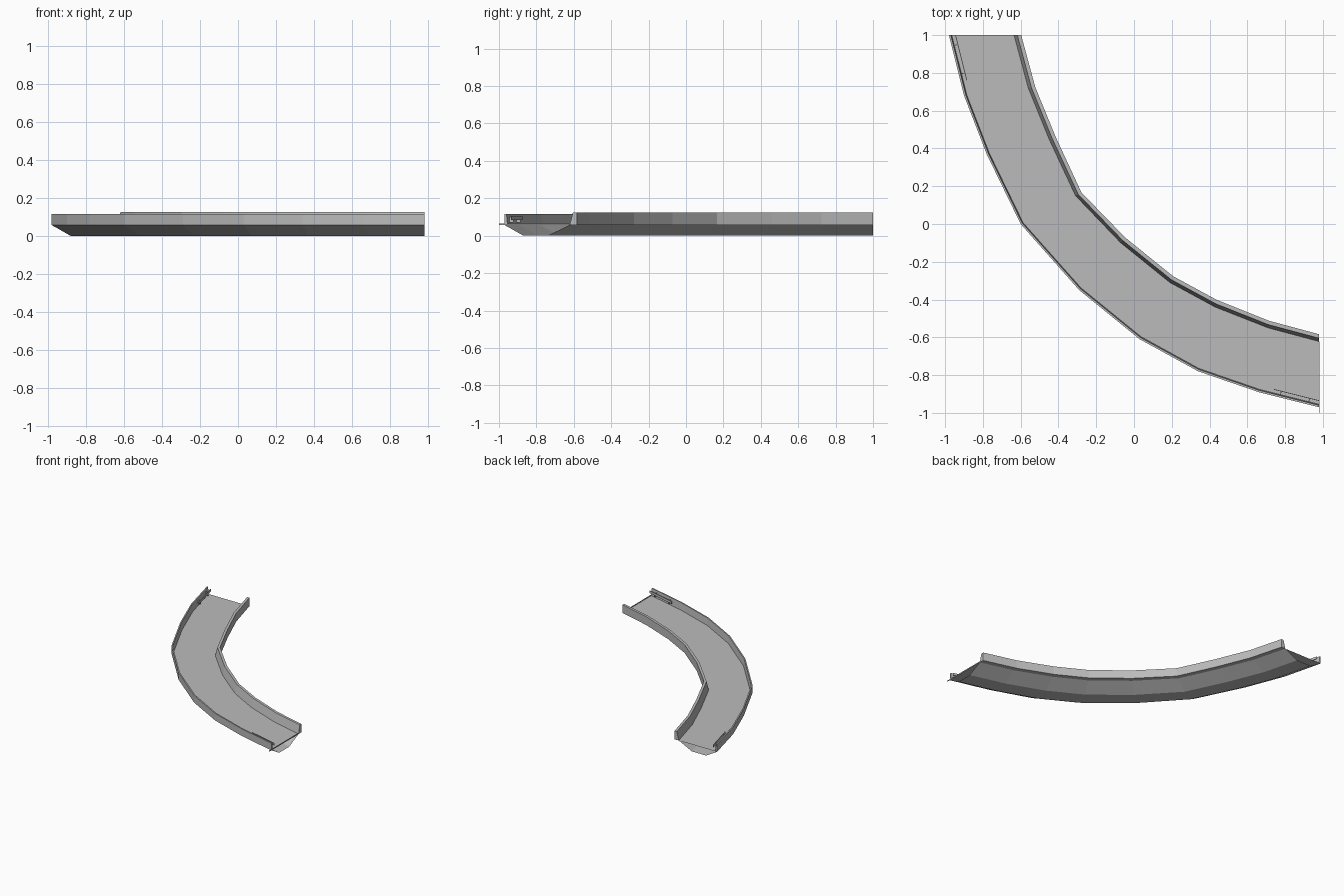
import bpy
import bmesh
from mathutils import Vector

cube = bpy.data.objects.get("Cube")
if cube:
    bpy.data.objects.remove(cube, do_unlink=True)

grey = bpy.data.materials.new("concrete grey")
grey.use_nodes = True
colour = (0.5, 0.5, 0.5, 1)
grey.diffuse_color = colour
grey.node_tree.nodes["Principled BSDF"].inputs["Base Color"].default_value = colour

# Plan of the bend: convex edge and concave edge of the deck
OUTER = [(-.98, 1), (-.9, .68), (-.78, .37), (-.6, 0), (-.29, -.35),
         (.03, -.61), (.34, -.78), (.66, -.89), (.98, -.97)]
INNER = [(-.635, 1), (-.56, .72), (-.45, .45), (-.31, .15), (-.07, -.1),
         (.19, -.31), (.43, -.44), (.71, -.55), (.98, -.622)]
DECK_Z = 0.057


def finish(name, bm):
    bmesh.ops.recalc_face_normals(bm, faces=bm.faces)
    mesh = bpy.data.meshes.new(name)
    bm.to_mesh(mesh)
    bm.free()
    mesh.materials.append(grey)
    obj = bpy.data.objects.new(name, mesh)
    bpy.context.collection.objects.link(obj)
    return obj


def sweep(name, section, caps):
    """Loft a closed section of (fraction across deck, height) round the bend."""
    bm = bmesh.new()
    rings = []
    for o, i in zip(OUTER, INNER):
        o, i = Vector(o), Vector(i)
        rings.append([bm.verts.new((*o.lerp(i, t), z)) for t, z in section])
    n = len(section)
    for a, b in zip(rings, rings[1:]):
        for k in range(n):
            m = (k + 1) % n
            bm.faces.new((a[k], a[m], b[m], b[k]))
    if caps:
        bm.faces.new(rings[0])
        bm.faces.new(rings[-1])
    return finish(name, bm)


def plate(name, start, end, low, high, thick):
    """Upright thin plate between two plan points."""
    start, end = Vector(start), Vector(end)
    along = (end - start).normalized()
    side = Vector((-along.y, along.x)) * thick / 2
    bm = bmesh.new()
    plan = (start + side, end + side, end - side, start - side)
    base = bm.faces.new([bm.verts.new((*p, low)) for p in plan])
    top = bmesh.ops.extrude_face_region(bm, geom=[base])["geom"]
    verts = [v for v in top if isinstance(v, bmesh.types.BMVert)]
    bmesh.ops.translate(bm, vec=(0, 0, high - low), verts=verts)
    return finish(name, bm)


# Deck with hollow, open-ended belly below
sweep("deck_and_belly", [(0, DECK_Z), (1, DECK_Z), (.66, 0), (.29, 0)], False)

# Parapets: thin on the convex side, leaning and thicker on the concave side
sweep("outer_parapet", [(0, DECK_Z), (.045, DECK_Z), (.03, .115), (0, .115)], True)
sweep("inner_parapet", [(1, DECK_Z), (1.11, DECK_Z), (1.11, .125), (1.05, .125)], True)

# Short guide rails with posts beside the outer parapet at both ends
for end_name, place in (("front", lambda x, y: (x, y)),
                        ("back", lambda x, y: (y - .01, x + .02))):
    plate(end_name + "_guide_rail", place(.98, -.935), place(.74, -.875), .085, .105, .004)
    for n, (x, y) in enumerate(((.93, -.922), (.78, -.885))):
        plate(f"{end_name}_rail_post_{n + 1}", place(x, y), place(x - .006, y - .024),
              .07, .1, .004)

# Joint strip across the open end of the deck
plate("end_joint_strip", (.98, -1), (.98, -.622), .058, .066, .002)
